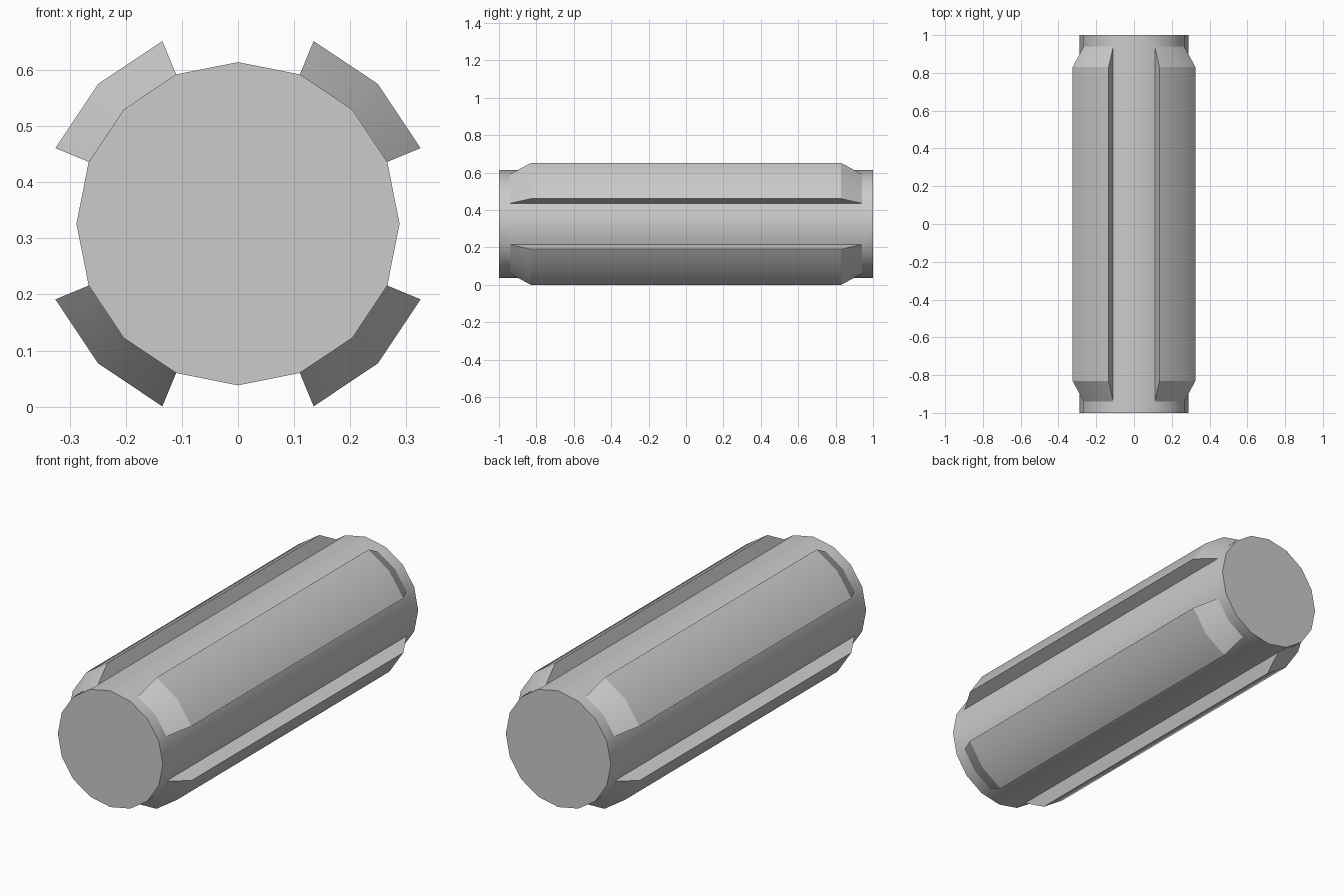
import bpy, bmesh
from math import sin, cos, tau, radians

if "Cube" in bpy.data.objects:
    bpy.data.objects.remove(bpy.data.objects["Cube"])

SIDES = 16
CZ = 0.326                      # height of the shaft axis
R_CORE, R_RIB = 0.288, 0.3523
Y_END, Y_FOOT, Y_TOP = 1.0, 0.94, 0.83

bm = bmesh.new()


def ring(radius, y):
    return [bm.verts.new((radius * cos(tau * i / SIDES), y,
                          CZ + radius * sin(tau * i / SIDES)))
            for i in range(SIDES)]


def strip(a, b, i):
    j = (i + 1) % SIDES
    bm.faces.new((a[i], a[j], b[j], b[i]))


# Core rings, and the raised rings that only the ribs use
end0, foot0 = ring(R_CORE, -Y_END), ring(R_CORE, -Y_FOOT)
top0, top1 = ring(R_RIB, -Y_TOP), ring(R_RIB, Y_TOP)
foot1, end1 = ring(R_CORE, Y_FOOT), ring(R_CORE, Y_END)

# Each rib covers two sectors on a diagonal: sectors 1-2, 5-6, 9-10, 13-14
for i in range(SIDES):
    strip(end0, foot0, i)
    strip(foot1, end1, i)
    if i % 4 in (1, 2):
        # Rib with tapered ends
        strip(foot0, top0, i)
        strip(top0, top1, i)
        strip(top1, foot1, i)
    else:
        # Bare core between ribs
        strip(foot0, foot1, i)
    # Rib side walls
    if i % 4 in (1, 3):
        bm.faces.new((foot0[i], top0[i], top1[i], foot1[i]))

# End caps
bm.faces.new(end0)
bm.faces.new(end1)

bmesh.ops.delete(bm, geom=[v for v in bm.verts if not v.link_faces], context='VERTS')
bmesh.ops.recalc_face_normals(bm, faces=bm.faces)

mesh = bpy.data.meshes.new("ribbed_shaft")
bm.to_mesh(mesh)
bm.free()
shaft = bpy.data.objects.new("ribbed_shaft", mesh)
bpy.context.collection.objects.link(shaft)

# Smooth round surfaces, crisp ribs and tapers
bpy.context.view_layer.objects.active = shaft
shaft.select_set(True)
bpy.ops.object.shade_smooth_by_angle(angle=radians(25))
